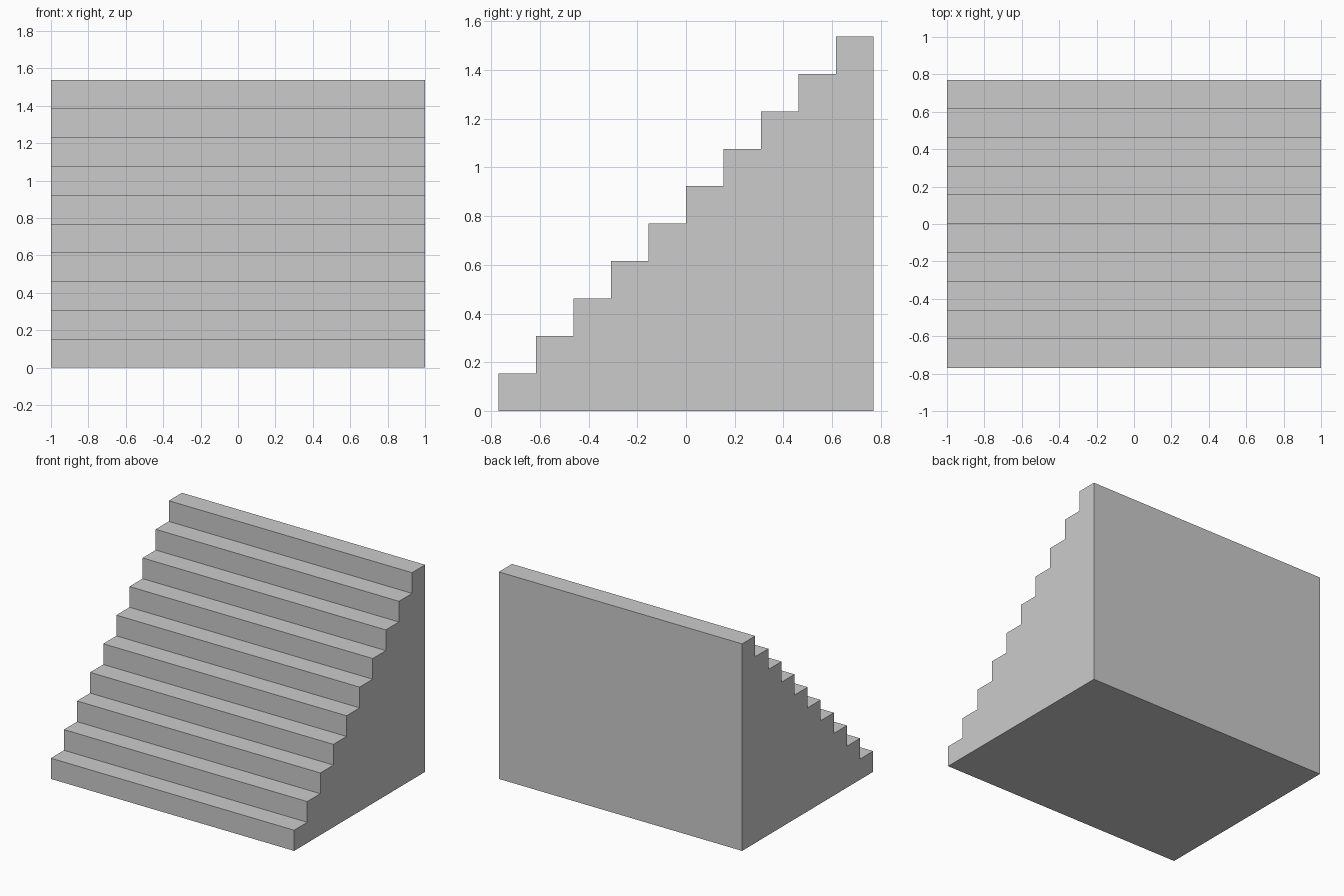
import bpy
import bmesh

if "Cube" in bpy.data.objects:
    bpy.data.objects.remove(bpy.data.objects["Cube"])

STEPS = 10
STEP = 2 / 13          # rise and run of each step
WIDTH = 2.0
DEPTH = STEPS * STEP

# Stepped side profile (y, z)
profile = [(-DEPTH / 2, 0)]
for i in range(STEPS):
    y, z = -DEPTH / 2 + i * STEP, (i + 1) * STEP
    profile += [(y, z), (y + STEP, z)]
profile.append((DEPTH / 2, 0))

# Solid staircase: profile extruded across the width
bm = bmesh.new()
side = bm.faces.new([bm.verts.new((-WIDTH / 2, y, z)) for y, z in profile])
result = bmesh.ops.extrude_face_region(bm, geom=[side], use_keep_orig=True)
moved = [v for v in result["geom"] if isinstance(v, bmesh.types.BMVert)]
bmesh.ops.translate(bm, verts=moved, vec=(WIDTH, 0, 0))
bmesh.ops.recalc_face_normals(bm, faces=bm.faces)

mesh = bpy.data.meshes.new("staircase")
bm.to_mesh(mesh)
bm.free()
bpy.context.collection.objects.link(bpy.data.objects.new("staircase", mesh))
